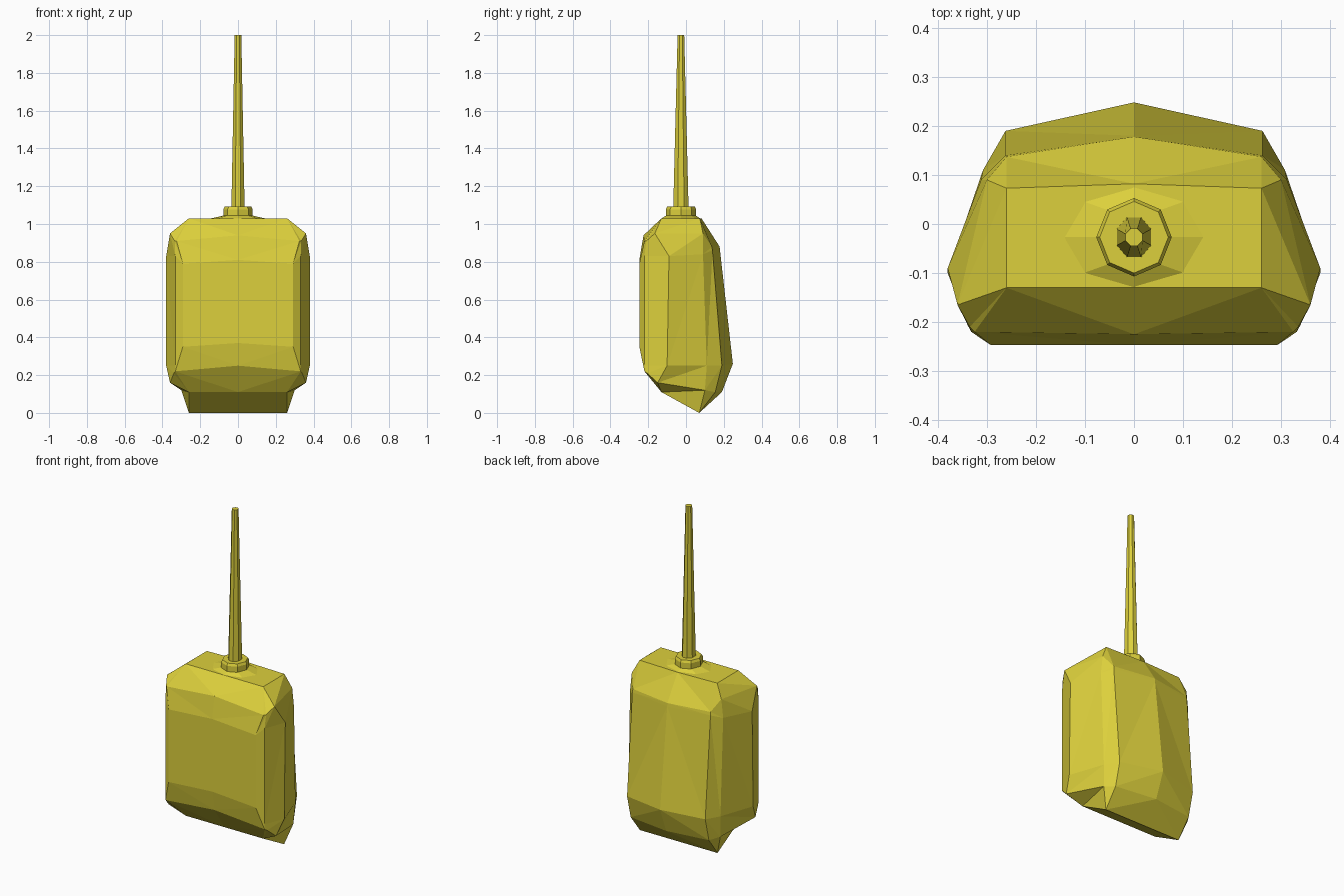
import bpy, bmesh
from math import cos, sin, pi

if "Cube" in bpy.data.objects:
    bpy.data.objects.remove(bpy.data.objects["Cube"])

mat = bpy.data.materials.new("yellow_plastic")
mat.diffuse_color = (0.72, 0.63, 0.045, 1)
mat.use_nodes = True
mat.node_tree.nodes["Principled BSDF"].inputs["Base Color"].default_value = mat.diffuse_color


def finish(name, bm):
    bmesh.ops.remove_doubles(bm, verts=bm.verts, dist=0.0005)
    bmesh.ops.dissolve_degenerate(bm, edges=bm.edges, dist=0.0005)
    bmesh.ops.recalc_face_normals(bm, faces=bm.faces)
    me = bpy.data.meshes.new(name)
    bm.to_mesh(me)
    bm.free()
    me.materials.append(mat)
    ob = bpy.data.objects.new(name, me)
    bpy.context.collection.objects.link(ob)
    return ob


# Body: half outlines, each running front centre -> side -> back centre
TF, TB = (.26, -.13, 1.03), (.26, .073, 1.03)
BF, BB = (.26, -.13, .11), (.26, .07, 0)
rings = [
    [(0, -.13, 1.03), TF, TF, TF, TB, TB, (0, .082, 1.03)],
    [(0, -.225, .94), (.325, -.22, .91), (.335, -.21, .91), (.36, -.165, .95),
     (.30, .09, .95), (.26, .137, .88), (0, .178, .88)],
    [(0, -.247, .81), (.292, -.247, .79), (.332, -.22, .83), (.38, -.09, .83),
     (.312, .09, .84), (.262, .14, .86), (0, .18, .86)],
    [(0, -.247, .37), (.292, -.247, .35), (.332, -.22, .25), (.38, -.10, .25),
     (.308, .11, .25), (.262, .19, .25), (0, .248, .26)],
    [(0, -.225, .25), (.332, -.22, .22), (.34, -.205, .21), (.36, -.15, .16),
     (.30, .10, .12), (.262, .155, .11), (0, .19, .11)],
    [(0, -.13, .11), BF, BF, BF, BB, BB, (0, .07, 0)],
]
bm = bmesh.new()


def tri(a, b, c):
    if len({a, b, c}) == 3:
        bm.faces.new([bm.verts.new(p) for p in (a, b, c)])


for hi, lo in zip(rings, rings[1:]):
    for i in range(6):
        tri(hi[i], hi[i + 1], lo[i])
        tri(hi[i + 1], lo[i + 1], lo[i])
for r in (rings[0], rings[-1]):
    tri(r[0], r[1], r[5])
    tri(r[0], r[5], r[6])
bmesh.ops.remove_doubles(bm, verts=bm.verts, dist=0.0005)
# Mirror to the other side
geo = bm.verts[:] + bm.edges[:] + bm.faces[:]
dup = bmesh.ops.duplicate(bm, geom=geo)["geom"]
for v in dup:
    if isinstance(v, bmesh.types.BMVert):
        v.co.x *= -1
finish("body", bm)


# Eight-sided lathed parts, profile rows are (x radius, y radius, z)
def lathe(name, prof, turn=0.0, n=8):
    bm = bmesh.new()
    loops = [[bm.verts.new((rx * cos(turn + 2 * pi * i / n),
                            -.027 + ry * sin(turn + 2 * pi * i / n), z))
              for i in range(n)] for rx, ry, z in prof]
    for a, b in zip(loops, loops[1:]):
        for i in range(n):
            j = (i + 1) % n
            bm.faces.new((a[i], a[j], b[j], b[i]))
    bm.faces.new(loops[0][::-1])
    bm.faces.new(loops[-1])
    return finish(name, bm)


lathe("antenna_skirt", [(.15, .105, 1.028), (.075, .078, 1.045)])
lathe("antenna_collar", [(.077, .08, 1.04), (.077, .08, 1.078), (.07, .073, 1.092)])
lathe("antenna", [(.038, .044, 1.08), (.019, .019, 2.0)], pi / 8)
